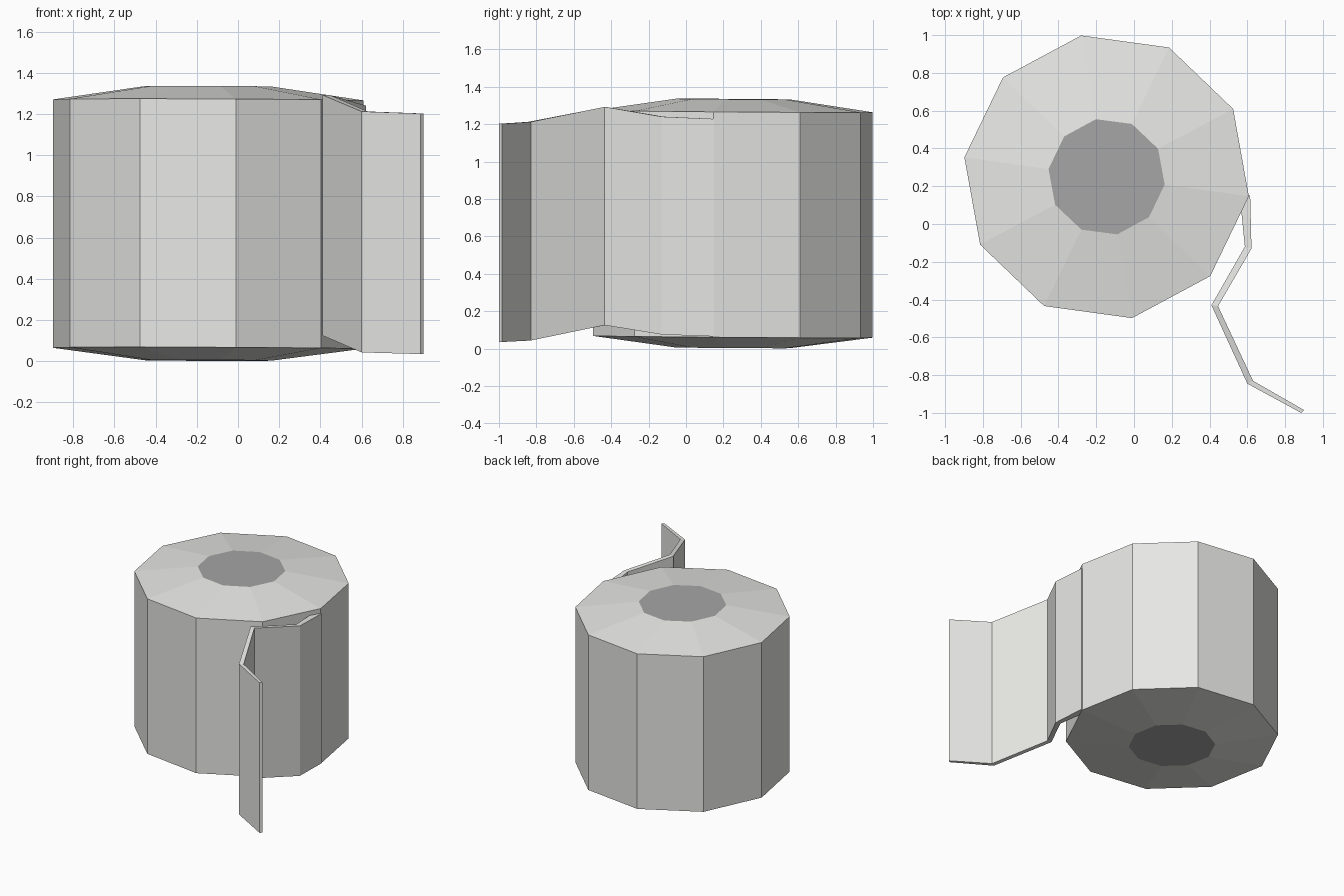
import bpy, bmesh, math

if "Cube" in bpy.data.objects:
    bpy.data.objects.remove(bpy.data.objects["Cube"])


def material(name, rgb):
    m = bpy.data.materials.new(name)
    m.diffuse_color = (*rgb, 1)
    m.use_nodes = True
    m.node_tree.nodes["Principled BSDF"].inputs["Base Color"].default_value = m.diffuse_color
    return m


paper = material("paper_white", (0.80, 0.80, 0.78))
core = material("core_grey", (0.38, 0.38, 0.38))


def make_object(name, bm, mats):
    bmesh.ops.recalc_face_normals(bm, faces=bm.faces)
    me = bpy.data.meshes.new(name)
    bm.to_mesh(me)
    bm.free()
    for m in mats:
        me.materials.append(m)
    ob = bpy.data.objects.new(name, me)
    bpy.context.collection.objects.link(ob)
    return ob


# Roll: ten-sided drum with domed ends, very slightly tilted
CX, CY, SIDES = -0.145, 0.25, 10
bm = bmesh.new()
rings = []
for radius, z, turn in [(0.31, 0.004, 100.5), (0.76, 0.063, 100.2),
                        (0.76, 1.268, 100.2), (0.31, 1.334, 100.5)]:
    ring = []
    for i in range(SIDES):
        a = math.radians(turn + 36 * i)
        x, y = CX + radius * math.cos(a), CY + radius * math.sin(a)
        ring.append(bm.verts.new((x, y, z - 0.004 * (x - CX) - 0.007 * (y - CY))))
    rings.append(ring)
for lo, hi in zip(rings, rings[1:]):
    for i in range(SIDES):
        j = (i + 1) % SIDES
        bm.faces.new((lo[i], lo[j], hi[j], hi[i]))
# darker core discs at both ends
for ring in (rings[0], rings[-1]):
    bm.faces.new(ring).material_index = 1
make_object("paper_roll", bm, [paper, core])

# Loose sheet: folded strip, each step = outer xy, inner xy, bottom z, top z
steps = [((0.615, 0.15), (0.56, 0.15), 0.065, 1.228),
         ((0.622, -0.13), (0.587, -0.12), 0.075, 1.24),
         ((0.445, -0.435), (0.41, -0.43), 0.125, 1.292),
         ((0.63, -0.83), (0.60, -0.845), 0.043, 1.212),
         ((0.90, -0.985), (0.885, -1.0), 0.035, 1.202)]
bm = bmesh.new()
loops = [[bm.verts.new((*p, z)) for p, z in ((o, b), (n, b), (n, t), (o, t))]
         for o, n, b, t in steps]
for a, b in zip(loops, loops[1:]):
    for i in range(4):
        j = (i + 1) % 4
        bm.faces.new((a[i], a[j], b[j], b[i]))
bm.faces.new(loops[0])
bm.faces.new(loops[-1])
make_object("loose_sheet", bm, [paper])
